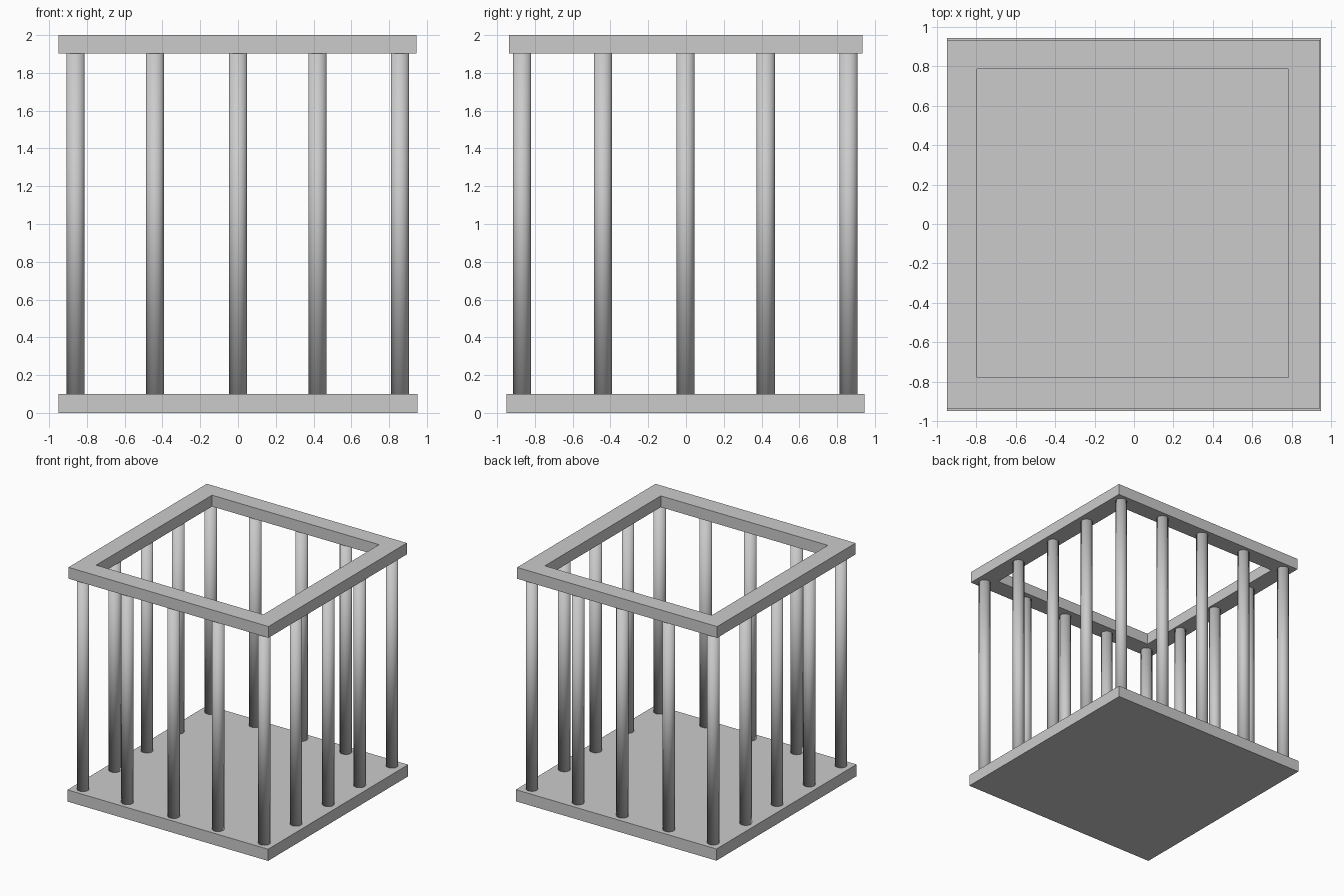
import bpy
import bmesh

cube = bpy.data.objects.get("Cube")
if cube:
    bpy.data.objects.remove(cube, do_unlink=True)

# Single flat grey
grey = bpy.data.materials.new("light grey")
grey.use_nodes = True
COLOUR = (0.6, 0.6, 0.6, 1)
grey.diffuse_color = COLOUR
grey.node_tree.nodes["Principled BSDF"].inputs["Base Color"].default_value = COLOUR


def add_object(name, bm, smooth=False):
    bmesh.ops.recalc_face_normals(bm, faces=bm.faces[:])
    mesh = bpy.data.meshes.new(name)
    for face in bm.faces:
        face.smooth = smooth
    bm.to_mesh(mesh)
    bm.free()
    mesh.materials.append(grey)
    obj = bpy.data.objects.new(name, mesh)
    bpy.context.collection.objects.link(obj)
    return obj


def slab(name, x, y, z0, z1, hole=None):
    """Rectangular slab, optionally with a rectangular opening."""
    def loop(bm, rect, z):
        (xa, xb), (ya, yb) = rect
        return [bm.verts.new((px, py, z))
                for px, py in ((xa, ya), (xb, ya), (xb, yb), (xa, yb))]

    bm = bmesh.new()
    rects = [(x, y)] + ([hole] if hole else [])
    loops = [(loop(bm, r, z0), loop(bm, r, z1)) for r in rects]
    for low, high in loops:
        for i in range(4):
            j = (i + 1) % 4
            bm.faces.new((low[i], low[j], high[j], high[i]))
    for level in (0, 1):
        outer = loops[0][level]
        if hole:
            inner = loops[1][level]
            for i in range(4):
                j = (i + 1) % 4
                bm.faces.new((outer[i], outer[j], inner[j], inner[i]))
        else:
            bm.faces.new(outer)
    return add_object(name, bm)


def bar(name, x, y):
    bm = bmesh.new()
    bmesh.ops.create_cone(bm, cap_ends=True, segments=32, radius1=0.048,
                          radius2=0.048, depth=BAR_TOP - BAR_BOTTOM)
    obj = add_object(name, bm, smooth=True)
    obj.location = (x, y, (BAR_TOP + BAR_BOTTOM) / 2)


BAR_BOTTOM, BAR_TOP = 0.098, 1.905

# Floor and open top frame
slab("floor_slab", (-0.95, 0.95), (-0.95, 0.945), 0, 0.1)
slab("top_frame", (-0.95, 0.945), (-0.937, 0.935), 1.903, 2,
     hole=((-0.797, 0.785), (-0.78, 0.787)))

# Bars around the perimeter, corners shared between sides
xs = [-0.86, -0.44, 0, 0.42, 0.857]
ys = [-0.868, -0.44, -0.003, 0.422, 0.86]
for i, x in enumerate(xs):
    for j, y in enumerate(ys):
        if i in (0, 4) or j in (0, 4):
            bar(f"bar_{i + 1}_{j + 1}", x, y)
